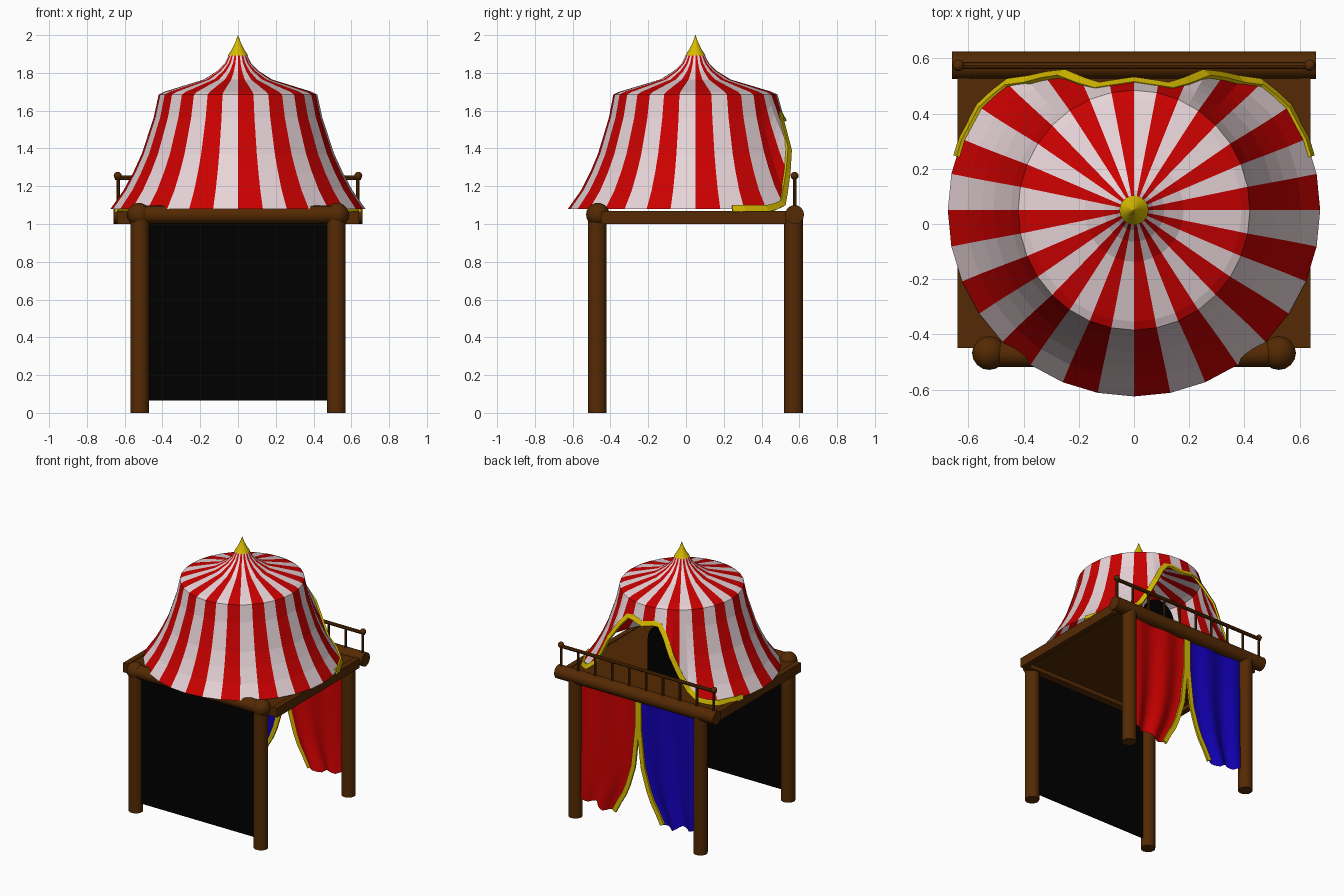
import bpy
from math import sin, cos, pi, radians
from mathutils import Vector

if "Cube" in bpy.data.objects:
    bpy.data.objects.remove(bpy.data.objects["Cube"])


def material(name, rgb):
    m = bpy.data.materials.new(name)
    m.diffuse_color = (*rgb, 1)
    m.use_nodes = True
    m.node_tree.nodes["Principled BSDF"].inputs["Base Color"].default_value = m.diffuse_color
    return m


WOOD = material("wood", (0.09, 0.023, 0.001))
RED = material("red_cloth", (0.6, 0.0, 0.0))
WHITE = material("white_cloth", (0.8, 0.66, 0.69))
BLUE = material("blue_cloth", (0.006, 0.0, 0.45))
GOLD = material("gold", (0.68, 0.5, 0.0))
BLACK = material("black_cloth", (0.0, 0.0, 0.0))


def mesh_object(name, verts, faces, mats, indices=None):
    me = bpy.data.meshes.new(name)
    me.from_pydata(verts, [], faces)
    for m in mats:
        me.materials.append(m)
    if indices:
        me.polygons.foreach_set("material_index", indices)
    ob = bpy.data.objects.new(name, me)
    bpy.context.collection.objects.link(ob)
    return ob


def smooth(ob):
    bpy.ops.object.select_all(action='DESELECT')
    ob.select_set(True)
    bpy.context.view_layer.objects.active = ob
    bpy.ops.object.shade_smooth_by_angle(angle=radians(40))


def rod(name, a, b, r, sides=16):
    a, b = Vector(a), Vector(b)
    d = b - a
    bpy.ops.mesh.primitive_cylinder_add(vertices=sides, radius=r, depth=d.length, location=(a + b) / 2)
    ob = bpy.context.object
    ob.name = name
    ob.rotation_euler = d.to_track_quat('Z', 'Y').to_euler()
    ob.data.materials.append(WOOD)
    smooth(ob)


def ball(name, loc, r):
    bpy.ops.mesh.primitive_uv_sphere_add(segments=16, ring_count=10, radius=r, location=loc)
    ob = bpy.context.object
    ob.name = name
    ob.data.materials.append(WOOD)
    smooth(ob)


def box(name, lo, hi, mat=WOOD):
    lo, hi = Vector(lo), Vector(hi)
    bpy.ops.mesh.primitive_cube_add(size=1, location=(lo + hi) / 2)
    ob = bpy.context.object
    ob.name = name
    ob.scale = hi - lo
    ob.data.materials.append(mat)


def ribbon(name, pts, normal, width):
    """Flat gold band along a cloth edge, lying in the cloth."""
    pts = [Vector(p) for p in pts]
    verts = []
    for i, p in enumerate(pts):
        t = (pts[min(i + 1, len(pts) - 1)] - pts[max(i - 1, 0)]).normalized()
        w = t.cross(normal(p)).normalized() * width / 2
        verts += [p + w, p - w]
    ob = mesh_object(name, verts, [(2 * i, 2 * i + 1, 2 * i + 3, 2 * i + 2) for i in range(len(pts) - 1)], [GOLD])
    so = ob.modifiers.new("thickness", 'SOLIDIFY')
    so.thickness = .014
    so.offset = 0


def lerp(table, x):
    for (x0, y0), (x1, y1) in zip(table, table[1:]):
        if x <= x1:
            return y0 + (y1 - y0) * max(0, (x - x0) / (x1 - x0))
    return table[-1][1]


# Posts, logs and platform
for s, side in ((-1, "left"), (1, "right")):
    rod(f"front_post_{side}", (.52 * s, -.47, 0), (.52 * s, -.47, 1.05), .05)
    rod(f"back_post_{side}", (.52 * s, .57, 0), (.52 * s, .57, 1.05), .05)
    ball(f"front_knob_{side}", (.525 * s, -.467, 1.05), .062)
    box(f"side_beam_{side}", (.6 * s, -.45, 1.0), (.64 * s, .53, 1.07))
rod("front_log", (-.55, -.47, 1.05), (.55, -.47, 1.05), .048)
rod("back_log", (-.66, .575, 1.05), (.66, .575, 1.05), .05)
box("platform_floor", (-.62, -.45, 1.03), (.62, .53, 1.065))
box("platform_front_beam", (-.62, -.45, 1.0), (.62, -.41, 1.06))

# Railing along the back
rod("railing_top", (-.65, .575, 1.245), (.65, .575, 1.245), .013, 8)
for i in range(10):
    x = -.635 + 1.27 * i / 9
    rod("baluster", (x, .575, 1.08), (x, .575, 1.245), .009, 8)
for s in (-1, 1):
    ball("railing_knob", (.637 * s, .575, 1.255), .021)

# Black cloth panel at the front
box("front_panel", (-.49, -.474, .065), (.49, -.466, 1.02), BLACK)

# Arched black doorway inside the tent
arch = [(-.13, 1.06), (.13, 1.06)] + [(.13 * cos(pi * i / 12), 1.32 + .13 * sin(pi * i / 12)) for i in range(13)]
n = len(arch)
mesh_object("inner_doorway", [(x, y, z) for y in (.25, .27) for x, z in arch],
            [tuple(range(n)), tuple(range(2 * n - 1, n - 1, -1))]
            + [(i, i + n, (i + 1) % n + n, (i + 1) % n) for i in range(n)], [BLACK])

# Striped tent: roof rings plus wall rings that stop at a raised hem at the back
CY, STRIPES = .05, 32
N = STRIPES * 2
ROOF = [(.045, 1.9), (.07, 1.85), (.11, 1.81), (.18, 1.765), (.3, 1.728), (.39, 1.70), (.42, 1.685)]
WALL = [(1.08, .675), (1.15, .622), (1.25, .565), (1.37, .51), (1.56, .447), (1.685, .42)]
HEM = [(0, 1.56), (12.8, 1.585), (19.5, 1.57), (25.7, 1.45), (32, 1.31), (38.6, 1.18),
       (45, 1.11), (54, 1.08), (180, 1.08)]
BULGE = [(0, .01), (12, .01), (20, .018), (28, .055), (40, 0), (180, 0)]
STEPS = (.2, .37, .52, .68, .84, 1)
verts, hem = [], []
for i in range(N):
    a = -90 + 360 * i / N
    back = abs((a - 90 + 180) % 360 - 180)
    chord = cos(pi / STRIPES) if i % 2 else 1
    ring = list(ROOF)
    for t in STEPS:
        z = 1.685 + (lerp(HEM, back) - 1.685) * t
        ring.append((lerp(WALL, z) + lerp(BULGE, back) * t, z))
    for r, z in ring:
        r *= chord
        deep = lerp([(1.2, 1), (1.685, 1.035)], z)
        verts.append((r * cos(radians(a)), CY + r * deep * sin(radians(a)), z))
    if back < 78:
        hem.append(verts[-1])
M = len(ROOF) + len(STEPS)
faces, idx = [], []
for i in range(N):
    j = (i + 1) % N
    for k in range(M - 1):
        faces.append((i * M + k, i * M + k + 1, j * M + k + 1, j * M + k))
        idx.append((i // 2) % 2)
mesh_object("striped_tent", verts, faces, [RED, WHITE], idx)
ribbon("tent_hem_trim", hem, lambda p: Vector((p.x, p.y - CY, .25)).normalized(), .036)

# Gold finial
prof = [(.053, 1.893), (.031, 1.927), (.014, 1.962), (.001, 2.0)]
S = 16
fv = [(r * cos(2 * pi * i / S), CY + r * sin(2 * pi * i / S), z) for r, z in prof for i in range(S)]
ff = [(k * S + i, k * S + (i + 1) % S, (k + 1) * S + (i + 1) % S, (k + 1) * S + i)
      for k in range(3) for i in range(S)]
smooth(mesh_object("finial", fv, ff + [tuple(range(S - 1, -1, -1))], [GOLD]))

# Back curtains, parted in the middle
EDGE = [(.13, .2), (.3, .1), (.5, .04), (.8, .008), (1.03, .008)]
BOTTOM = [(0, .16), (.25, .13), (.45, .15), (.7, .1), (.85, .115), (1, .12)]
U, V = 16, 12
for s, name, mat in ((1, "red_curtain", RED), (-1, "blue_curtain", BLUE)):
    cv = []
    for v in range(V + 1):
        for u in range(U + 1):
            f, t = u / U, v / V
            z = 1.02 + (lerp(BOTTOM, f) - 1.02) * t
            x = .49 + (lerp(EDGE, z) - .49) * f
            cv.append((s * x, .565 + (.008 + .012 * t) * sin(f * 4 * pi), z))
    W = U + 1
    cf = [(v * W + u, v * W + u + 1, (v + 1) * W + u + 1, (v + 1) * W + u) for v in range(V) for u in range(U)]
    smooth(mesh_object(name, cv, cf, [mat]))
    ribbon(name + "_trim", [cv[v * W + U] for v in range(V + 1)], lambda p: Vector((0, 1, 0)), .034)
